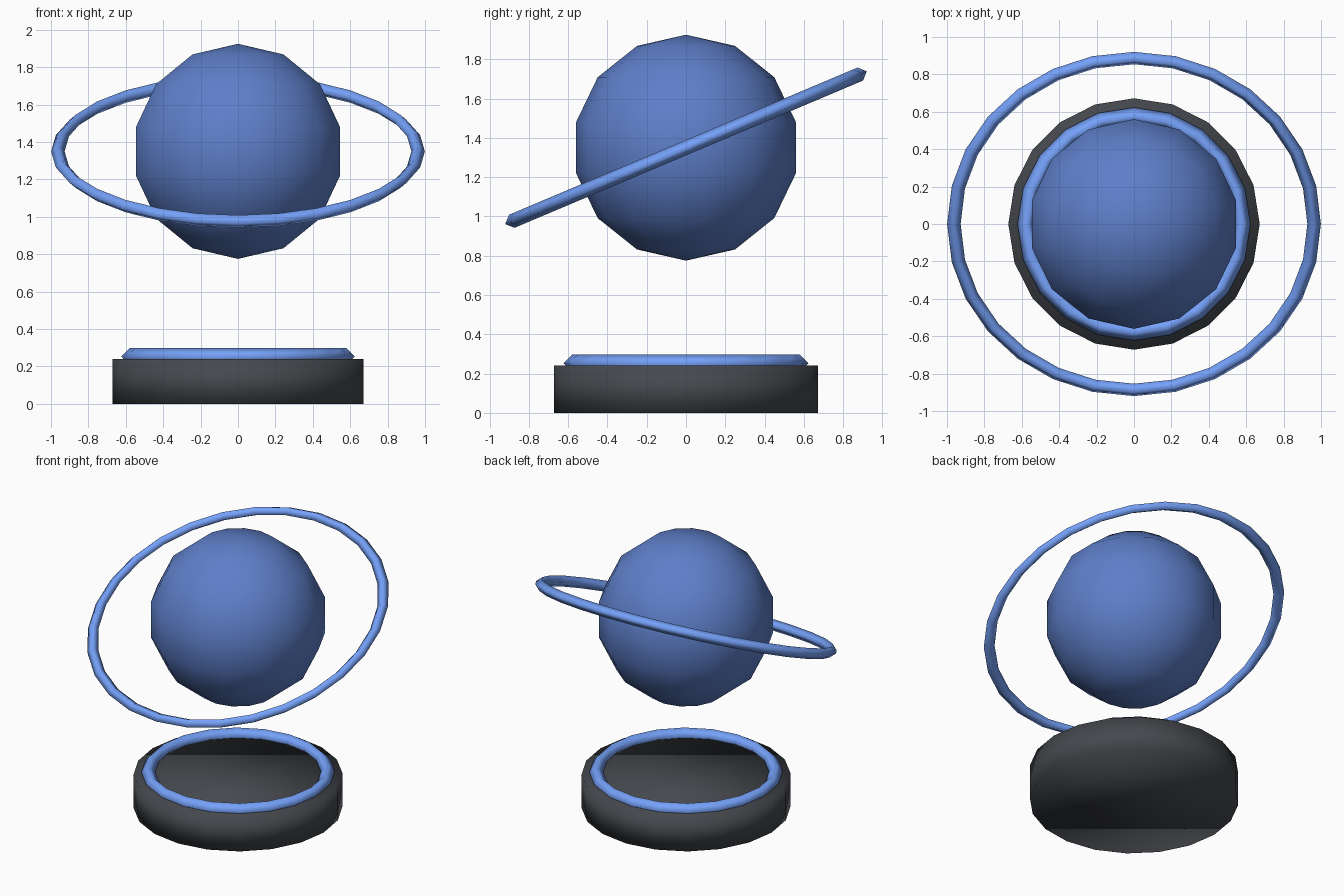
import bpy
from math import radians

if "Cube" in bpy.data.objects:
    bpy.data.objects.remove(bpy.data.objects["Cube"])


def paint(name, rgb):
    mat = bpy.data.materials.new(name)
    mat.diffuse_color = (*rgb, 1)
    mat.use_nodes = True
    mat.node_tree.nodes["Principled BSDF"].inputs["Base Color"].default_value = mat.diffuse_color
    return mat


def finish(name, mat):
    obj = bpy.context.object
    obj.name = name
    obj.data.materials.append(mat)
    bpy.ops.object.shade_smooth()
    return obj


def ring(name, z, major, minor, sides, tilt=0):
    bpy.ops.mesh.primitive_torus_add(
        major_radius=major, minor_radius=minor, major_segments=sides,
        minor_segments=4, location=(0, 0, z), rotation=(radians(tilt), 0, 0))
    return finish(name, light_blue)


dark = paint("dark_grey", (0.06, 0.065, 0.075))
blue = paint("blue", (0.11, 0.21, 0.58))
light_blue = paint("light_blue", (0.18, 0.36, 0.95))

# Round pedestal
bpy.ops.mesh.primitive_cylinder_add(vertices=20, radius=0.672, depth=0.24,
                                    location=(0, 0, 0.12))
finish("pedestal", dark)

# Trim ring on the pedestal
ring("pedestal_ring", 0.253, 0.578, 0.045, 20)

# Floating globe
bpy.ops.mesh.primitive_uv_sphere_add(segments=14, ring_count=7, radius=0.575,
                                     location=(0, 0, 1.35))
finish("globe", blue)

# Tilted orbit ring, high side at the back
ring("orbit_ring", 1.35, 0.963, 0.036, 28, 22.9)
